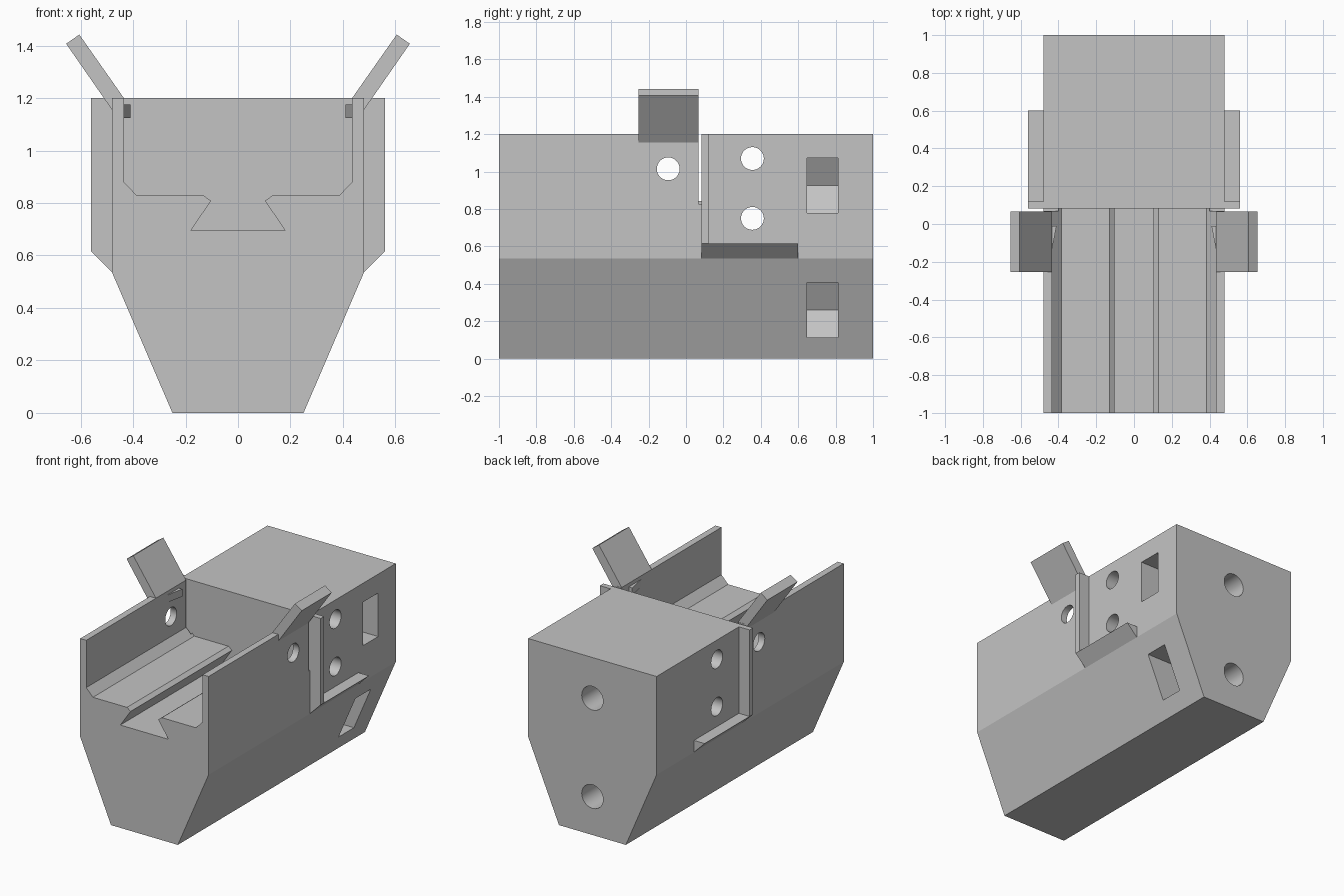
import bpy, bmesh, math
from mathutils import Matrix

cube = bpy.data.objects.get("Cube")
if cube:
    bpy.data.objects.remove(cube, do_unlink=True)

grey = bpy.data.materials.new("plain grey")
grey.use_nodes = True
colour = (0.55, 0.55, 0.55, 1)
grey.diffuse_color = colour
grey.node_tree.nodes["Principled BSDF"].inputs["Base Color"].default_value = colour


def add_object(name, bm):
    bmesh.ops.recalc_face_normals(bm, faces=bm.faces)
    mesh = bpy.data.meshes.new(name)
    bm.to_mesh(mesh)
    bm.free()
    mesh.materials.append(grey)
    obj = bpy.data.objects.new(name, mesh)
    bpy.context.collection.objects.link(obj)
    return obj


def prism(name, points, start, end, axis="y", side=1):
    """Extrude an outline along y (points are x, z) or along z (points are x, y)."""
    bm = bmesh.new()
    rings = []
    for t in (start, end):
        rings.append([bm.verts.new((side * p, t, q) if axis == "y" else (side * p, q, t))
                      for p, q in points])
    bm.faces.new(rings[0])
    bm.faces.new(rings[1])
    n = len(points)
    for i in range(n):
        j = (i + 1) % n
        bm.faces.new((rings[0][i], rings[0][j], rings[1][j], rings[1][i]))
    return add_object(name, bm)


def rod(name, radius, length, centre, axis):
    bm = bmesh.new()
    turn = Matrix.Rotation(math.pi / 2, 4, "Y" if axis == "x" else "X")
    bmesh.ops.create_cone(bm, cap_ends=True, segments=48, radius1=radius, radius2=radius,
                          depth=length, matrix=Matrix.Translation(centre) @ turn)
    return add_object(name, bm)


def mirrored(half):
    return half + [(-x, z) for x, z in reversed(half)]


def box_outline(x0, x1, z0, z1):
    return [(x0, z0), (x1, z0), (x1, z1), (x0, z1)]


WALL = 0.083      # front of the solid rear block
INNER, OUTER = 0.435, 0.48

# Main body with tapered keel
body = prism("body", mirrored([(0.25, 0), (OUTER, 0.535), (OUTER, 1.2)]), -1, 1)

# Open channel with dovetail groove
channel = mirrored([(0.18, 0.695), (0.103, 0.808), (0.13, 0.828), (0.385, 0.828),
                    (INNER, 0.88), (INNER, 1.3)])
cutters = [prism("channel_cutter", channel, -1.1, WALL)]

# Slits that free the channel walls from the rear block
for side in (1, -1):
    cutters.append(prism("slit_cutter", box_outline(0.4, 0.6, 0.828, 1.3), 0.068, WALL, side=side))

# Cross holes through the sides
for y, z in ((-0.095, 1.015), (0.355, 1.07), (0.355, 0.75)):
    cutters.append(rod("cross_hole_cutter", 0.061, 1.4, (0, y, z), "x"))

# Rear bolt holes and side-loading nut pockets
for z in (0.26, 0.925):
    cutters.append(rod("bolt_hole_cutter", 0.08, 0.7, (0, 0.75, z), "y"))
    h = 0.147
    pocket = [(-0.17, z), (-0.085, z - h), (0.7, z - h), (0.7, z + h), (-0.085, z + h)]
    cutters.append(prism("nut_pocket_cutter", pocket, 0.648, 0.812))

bpy.context.view_layer.objects.active = body
for cutter in cutters:
    mod = body.modifiers.new("cut", "BOOLEAN")
    mod.operation = "DIFFERENCE"
    mod.solver = "EXACT"
    mod.object = cutter
    bpy.ops.object.modifier_apply(modifier=mod.name)
for cutter in cutters:
    bpy.data.objects.remove(cutter, do_unlink=True)

bpy.ops.object.select_all(action="DESELECT")
body.select_set(True)
bpy.ops.object.shade_smooth_by_angle(angle=math.radians(20))

# Paired outer parts
for side, label in ((1, "left"), (-1, "right")):
    # Upright flange and the ledge running back from it
    prism(label + "_flange", [(OUTER, 0.535), (0.56, 0.615), (0.56, 1.2), (OUTER, 1.2)],
          WALL, 0.12, side=side)
    prism(label + "_ledge", [(OUTER, 0.535), (0.56, 0.615), (OUTER, 0.615)],
          0.12, 0.6, side=side)
    # Splayed finger tab
    prism(label + "_tab", [(INNER, 1.2), (OUTER, 1.155), (0.655, 1.407), (0.605, 1.442)],
          -0.255, 0.066, side=side)
    # Wedge catch inside the wall
    prism(label + "_catch", [(INNER, -0.14), (0.41, -0.01), (INNER, -0.01)],
          1.125, 1.175, axis="z", side=side)
